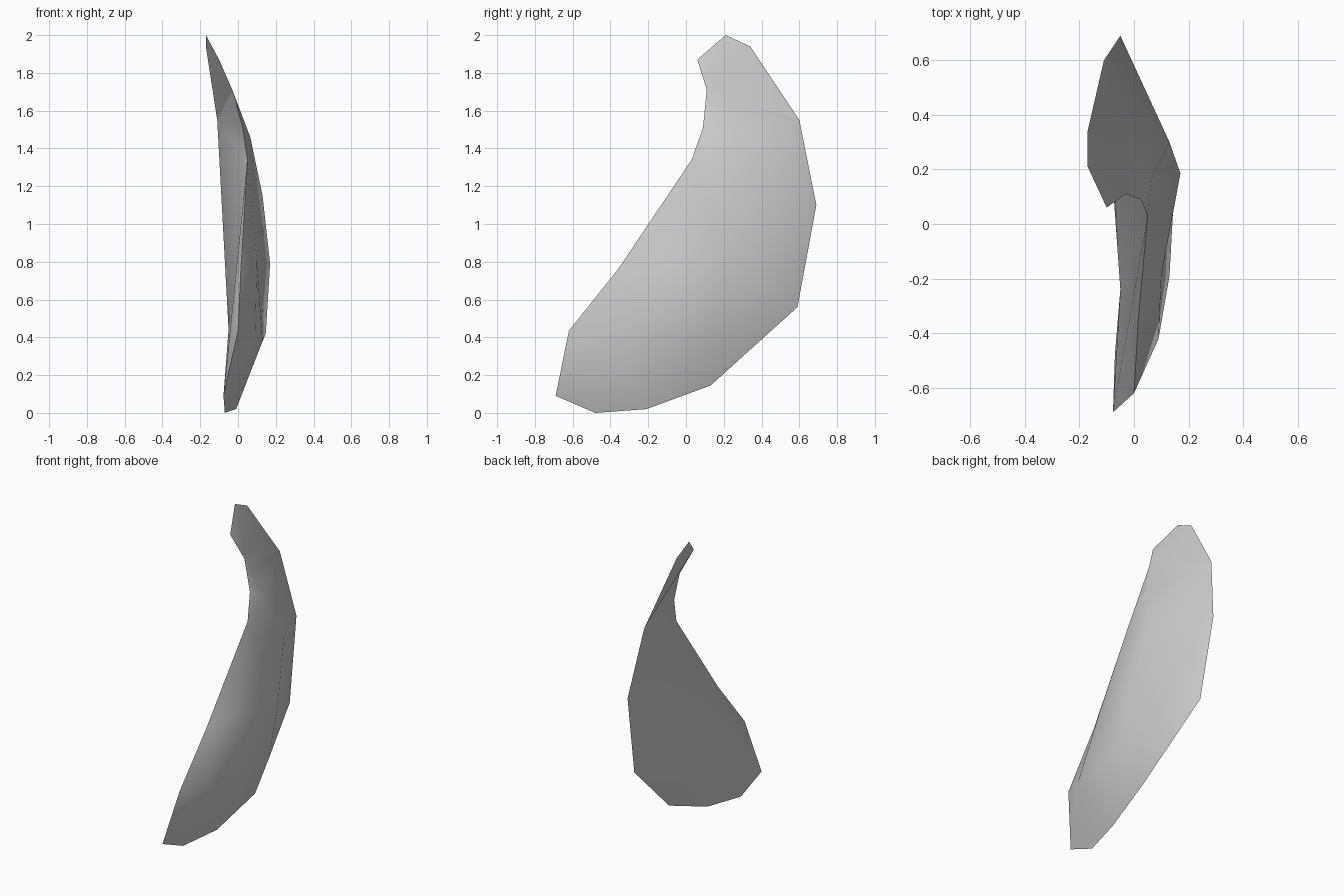
import bpy
from mathutils import Vector
from mathutils.geometry import delaunay_2d_cdt

if "Cube" in bpy.data.objects:
    bpy.data.objects.remove(bpy.data.objects["Cube"])

# Rim of the shell, running clockwise from the tip (x, y, z)
rim = [(-.17, .21, 2.0), (-.17, .34, 1.94), (-.11, .60, 1.55), (-.05, .69, 1.10),
       (-.03, .59, .56), (.035, .13, .145), (-.01, -.21, .02), (-.07, -.48, 0),
       (-.077, -.69, .09), (0, -.62, .435), (.015, -.36, .76), (.05, .03, 1.34),
       (.025, .09, 1.51), (-.03, .11, 1.71), (-.10, .06, 1.87)]
# Raised points of the bulging outer side
ridge = [(.065, .17, 1.46), (.13, .30, 1.15), (.17, .185, .79), (.147, .12, .42),
         (.13, -.19, .38), (.09, -.42, .385), (.10, -.19, .80)]
# Middle of the nearly flat inner side
hollow = [(-.05, -.24, .44)]
N = len(rim)


def skin(inner, creases):
    """Triangulate the rim outline plus inner points, seen along x."""
    pts = rim + inner
    flat = [Vector((p[1], p[2])) for p in pts]
    edges = [(i, (i + 1) % N) for i in range(N)] + creases
    _, _, faces, origin, _, _ = delaunay_2d_cdt(flat, edges, [], 1, 1e-5)
    return [[origin[i][0] for i in f] for f in faces]


r = [N + i for i in range(len(ridge))]
outer = skin(ridge, [(0, 13), (r[0], 13), (r[0], r[1]), (r[1], r[2]), (r[2], r[3]),
                     (r[3], r[4]), (r[4], r[5]), (r[5], r[6]), (r[0], 11)])
inner = skin(hollow, [(N, 2), (N, 8), (N, 11), (8, 11), (11, 2), (14, 2), (14, 1)])

# Join both sides along the shared rim, with the inner side turned outwards
shift = len(ridge)
back = [[i if i < N else i + shift for i in reversed(f)] for f in inner]
mesh = bpy.data.meshes.new("curved_shell")
mesh.from_pydata(rim + ridge + hollow, [], outer + back)
mesh.validate()
mesh.update()
shell = bpy.data.objects.new("curved_shell", mesh)
bpy.context.collection.objects.link(shell)

# Plain grey surface
grey = bpy.data.materials.new("light_grey")
grey.diffuse_color = (.6, .6, .6, 1)
grey.use_nodes = True
grey.node_tree.nodes["Principled BSDF"].inputs["Base Color"].default_value = grey.diffuse_color
mesh.materials.append(grey)

# Soft bulge with a sharp rim
bpy.context.view_layer.objects.active = shell
shell.select_set(True)
bpy.ops.object.shade_smooth_by_angle(angle=.6)
